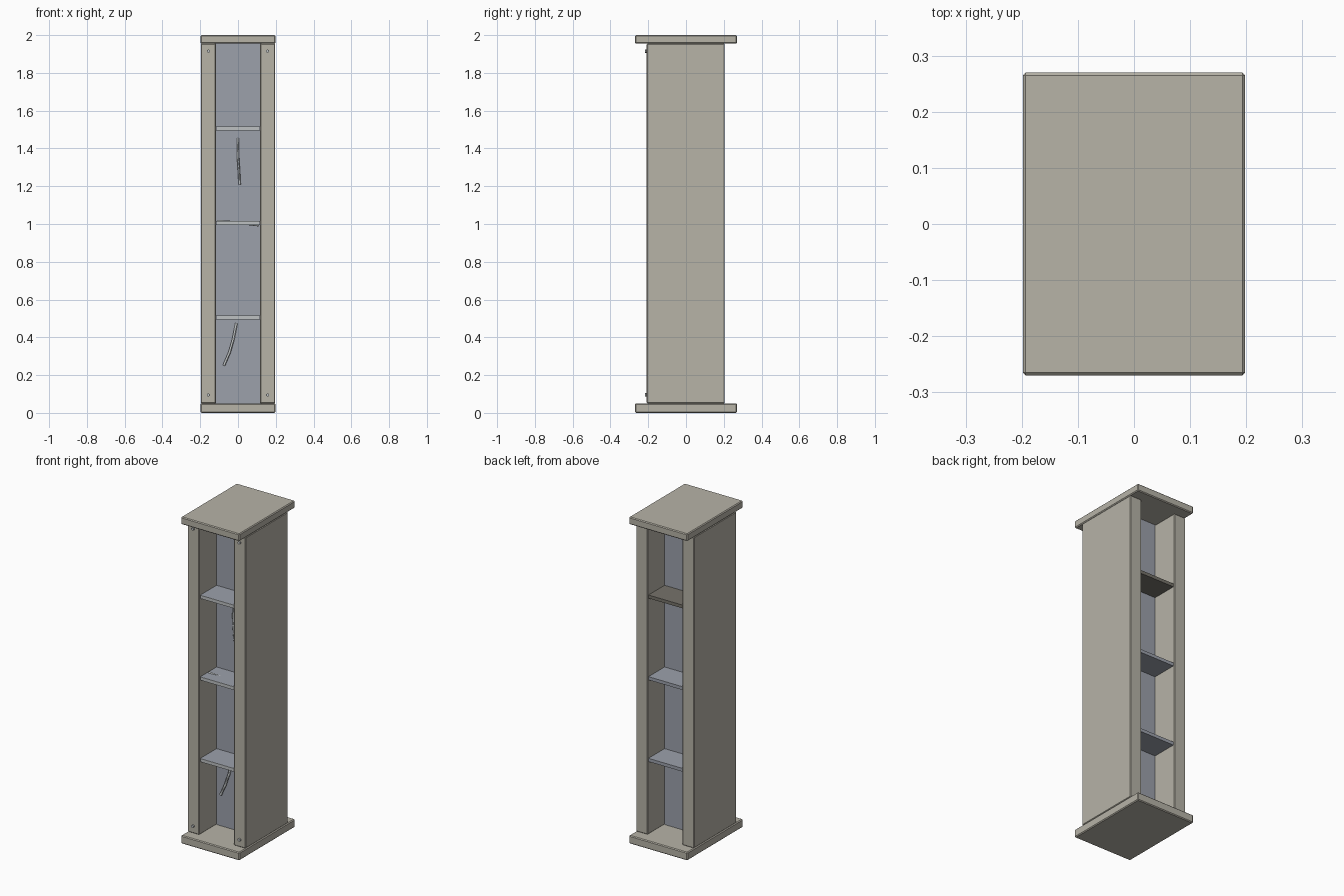
import bpy, math
from mathutils import Vector

if "Cube" in bpy.data.objects:
    bpy.data.objects.remove(bpy.data.objects["Cube"])


def srgb(h):
    def lin(c):
        return c / 12.92 if c <= 0.04045 else ((c + 0.055) / 1.055) ** 2.4
    return [lin(int(h[i:i + 2], 16) / 255) for i in (0, 2, 4)] + [1.0]


def material(name, h):
    m = bpy.data.materials.new(name)
    m.diffuse_color = srgb(h)
    m.use_nodes = True
    m.node_tree.nodes["Principled BSDF"].inputs["Base Color"].default_value = m.diffuse_color
    return m


STONE = material("warm grey casing", "B7B3A7")
PANEL = material("blue grey panel", "9CA1AB")
PALE = material("pale metal", "BDC1C2")
DARK = material("dark shelf", "76736A")


def box(name, lo, hi, mat, bevel=0.0):
    lo, hi = Vector(lo), Vector(hi)
    bpy.ops.mesh.primitive_cube_add(size=1, location=(lo + hi) / 2)
    ob = bpy.context.object
    ob.name = name
    ob.scale = hi - lo
    bpy.ops.object.transform_apply(location=False, rotation=False, scale=True)
    ob.data.materials.append(mat)
    if bevel:
        b = ob.modifiers.new("chamfer", "BEVEL")
        b.width, b.segments = bevel, 1
    return ob


def wire(name, points, radius):
    cu = bpy.data.curves.new(name, "CURVE")
    cu.dimensions = "3D"
    cu.bevel_depth, cu.bevel_resolution = radius, 0
    cu.use_fill_caps = True
    sp = cu.splines.new("POLY")
    sp.points.add(len(points) - 1)
    for p, co in zip(sp.points, points):
        p.co = (*co, 1)
    cu.materials.append(PALE)
    ob = bpy.data.objects.new(name, cu)
    bpy.context.collection.objects.link(ob)


# Base and cap slabs
box("base_slab", (-0.198, -0.27, 0), (0.198, 0.27, 0.05), STONE, 0.005)
box("cap_slab", (-0.198, -0.27, 1.955), (0.198, 0.27, 2.0), STONE, 0.005)

# Side walls, with small bolts at their front corners
for side, s in (("left", -1), ("right", 1)):
    xs = sorted((s * 0.117, s * 0.196))
    box(side + "_wall", (xs[0], -0.208, 0.05), (xs[1], 0.204, 1.955), STONE, 0.004)
    for end, z in (("lower", 0.095), ("upper", 1.915)):
        bpy.ops.mesh.primitive_cylinder_add(
            vertices=6, radius=0.009, depth=0.014,
            location=(s * 0.157, -0.21, z), rotation=(math.pi / 2, 0, 0))
        bolt = bpy.context.object
        bolt.name = f"{side}_{end}_bolt"
        bolt.data.materials.append(PALE)

# Central panel dividing the front and back recesses
box("centre_panel", (-0.119, -0.04, 0.045), (0.119, 0.04, 1.96), PANEL)

# Shelves in both recesses; pale strip along each front edge
for label, z in (("low", 0.505), ("middle", 1.005), ("high", 1.505)):
    box(label + "_front_shelf", (-0.118, -0.196, z - 0.01), (0.118, -0.035, z + 0.01), PANEL)
    box(label + "_shelf_edge", (-0.112, -0.199, z - 0.01), (0.112, -0.196, z + 0.01), PALE)
    box(label + "_back_shelf", (-0.118, 0.035, z - 0.01), (0.118, 0.196, z + 0.01),
        DARK if label == "high" else PANEL)

# Loose wires: two hanging on the panel, one lying across the middle shelf
wire("upper_wire", [(0.0, -0.043, 1.455), (0.0, -0.048, 1.36),
                    (0.005, -0.05, 1.28), (0.009, -0.046, 1.21)], 0.006)
wire("lower_wire", [(-0.008, -0.043, 0.475), (-0.025, -0.05, 0.39),
                    (-0.045, -0.058, 0.32), (-0.075, -0.062, 0.25)], 0.007)
wire("shelf_wire", [(-0.11, -0.125, 1.016), (-0.05, -0.125, 1.012),
                    (0.02, -0.125, 1.004), (0.11, -0.125, 0.993)], 0.006)
